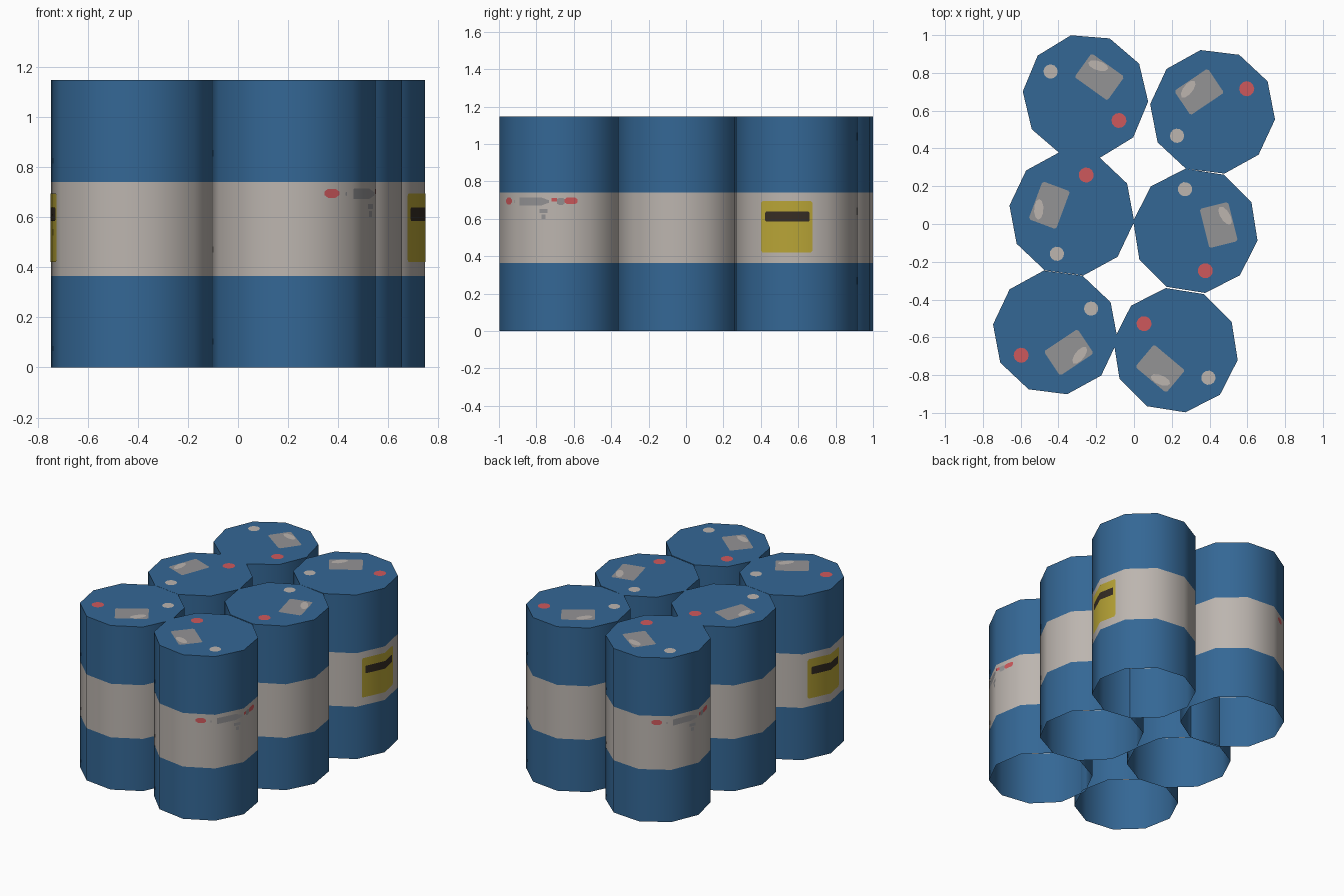
import bpy, bmesh, math
from math import cos, sin, radians

if "Cube" in bpy.data.objects:
    bpy.data.objects.remove(bpy.data.objects["Cube"])

R, H, SIDES = 0.333, 1.147, 10
BAND = (0.365, 0.74)          # pale band limits
V0, STEP = -41.0, 36.0        # first corner angle, corner spacing (degrees)
LIFT = 0.0015                 # thickness of painted details


def srgb(*rgb):
    lin = [(c / 255 / 12.92) if c < 10 else ((c / 255 + 0.055) / 1.055) ** 2.4 for c in rgb]
    return (*lin, 1.0)


COLOURS = [("barrel_blue", (52, 103, 149)), ("pale_band", (188, 181, 175)),
           ("patch_grey", (148, 147, 149)), ("cap_red", (206, 89, 92)),
           ("label_yellow", (184, 164, 54)), ("label_black", (54, 45, 36))]
BLUE, PALE, GREY, RED, YELLOW, BLACK = range(6)
mats = []
for name, rgb in COLOURS:
    m = bpy.data.materials.new(name)
    m.diffuse_color = srgb(*rgb)
    m.use_nodes = True
    m.node_tree.nodes["Principled BSDF"].inputs["Base Color"].default_value = m.diffuse_color
    mats.append(m)


def finish(bm, name):
    me = bpy.data.meshes.new(name)
    bm.to_mesh(me)
    bm.free()
    for m in mats:
        me.materials.append(m)
    me.polygons.foreach_set("use_smooth", [True] * len(me.polygons))
    me.set_sharp_from_angle(angle=radians(50))
    return me


# Barrel body: ten-sided drum, open underneath, with rings at the band limits
def barrel_mesh():
    bm = bmesh.new()
    angles = [radians(V0 + STEP * i) for i in range(SIDES)]
    rings = [[bm.verts.new((R * cos(a), R * sin(a), z)) for a in angles]
             for z in (0, BAND[0], BAND[1], H)]
    for k in range(3):
        for i in range(SIDES):
            j = (i + 1) % SIDES
            f = bm.faces.new((rings[k][i], rings[k][j], rings[k + 1][j], rings[k + 1][i]))
            f.material_index = PALE if k == 1 else BLUE
    bm.faces.new(rings[3])
    return finish(bm, "barrel")


# Point on the ten-sided wall at an angle, lifted slightly outwards
def wall(deg, z, lift):
    d = (deg - V0) % STEP - STEP / 2
    r = R * cos(radians(STEP / 2)) / cos(radians(d)) + lift
    return (r * cos(radians(deg)), r * sin(radians(deg)), z)


# Painted strip wrapped on the wall; tapered ends soften the corners
def wrap(bm, a0, a1, z0, z1, mat, lift=LIFT, inset=0.0, taper=0.0):
    stops = [(a0, inset), (a0 + taper, 0), (a1 - taper, 0), (a1, inset)]
    if taper == 0:
        stops = [(a0, 0), (a1, 0)]
    for k in range(-12, 24):
        c = V0 + STEP * k
        if a0 + taper + 0.1 < c < a1 - taper - 0.1:
            stops.append((c, 0))
    stops.sort()
    cols = [(bm.verts.new(wall(a, z0 + s, lift)), bm.verts.new(wall(a, z1 - s, lift)))
            for a, s in stops]
    for p, q in zip(cols, cols[1:]):
        f = bm.faces.new((p[0], q[0], q[1], p[1]))
        f.material_index = mat


# Flat painted shape on the lid
def disc(bm, x, y, rx, ry, mat, z, n=12, turn=0):
    t = radians(turn)
    pts = []
    for i in range(n):
        a = 2 * math.pi * i / n
        u, v = rx * cos(a), ry * sin(a)
        pts.append(bm.verts.new((x + u * cos(t) - v * sin(t), y + u * sin(t) + v * cos(t), z)))
    bm.faces.new(pts).material_index = mat


def markings_mesh():
    bm = bmesh.new()
    # lid: red bung, pale bung, grey patch with a worn spot
    z = H + 0.0015
    disc(bm, 0.218, 0, 0.040, 0.040, RED, z)
    disc(bm, -0.227, 0, 0.038, 0.038, PALE, z)
    patch = [(-0.1, 0.05), (0.1, 0.05), (0.107, 0.06), (0.107, 0.195),
             (0.097, 0.205), (-0.097, 0.205), (-0.107, 0.195), (-0.107, 0.06)]
    bm.faces.new([bm.verts.new((x, y, z)) for x, y in patch]).material_index = GREY
    disc(bm, -0.04, 0.172, 0.055, 0.025, PALE, z + 0.001, 10, 18)
    # hazard label with its dark bar
    wrap(bm, -70.5, -19, 0.42, 0.695, YELLOW, inset=0.01, taper=1.5)
    wrap(bm, -66, -22, 0.585, 0.638, BLACK, lift=LIFT * 1.8, inset=0.006, taper=1)
    # scuffed paint streaks on the other side
    wrap(bm, 153, 165, 0.677, 0.713, RED, inset=0.011, taper=3)
    wrap(bm, 170, 209, 0.672, 0.714, GREY, inset=0.015, taper=8)
    wrap(bm, 199, 207, 0.632, 0.652, GREY)
    wrap(bm, 201, 205, 0.600, 0.624, GREY)
    wrap(bm, 211, 216, 0.692, 0.712, RED)
    wrap(bm, 216, 223.5, 0.675, 0.712, GREY, inset=0.006, taper=2)
    wrap(bm, 223.5, 236, 0.68, 0.713, RED, inset=0.008, taper=2)
    return finish(bm, "barrel_markings")


body, marks = barrel_mesh(), markings_mesh()

# Six standing barrels: x, y, turn
LAYOUT = [("back_left", -0.257, 0.675, -35.6), ("middle_left", -0.329, 0.055, 69.6),
          ("front_left", -0.416, -0.574, 213.7), ("back_right", 0.416, 0.594, 34),
          ("middle_right", 0.325, -0.036, -76), ("front_right", 0.220, -0.668, 140)]
for where, x, y, turn in LAYOUT:
    for part, me in (("barrel", body), ("markings", marks)):
        ob = bpy.data.objects.new(f"{where}_{part}", me)
        ob.location = (x, y, 0)
        ob.rotation_euler = (0, 0, radians(turn))
        bpy.context.collection.objects.link(ob)
